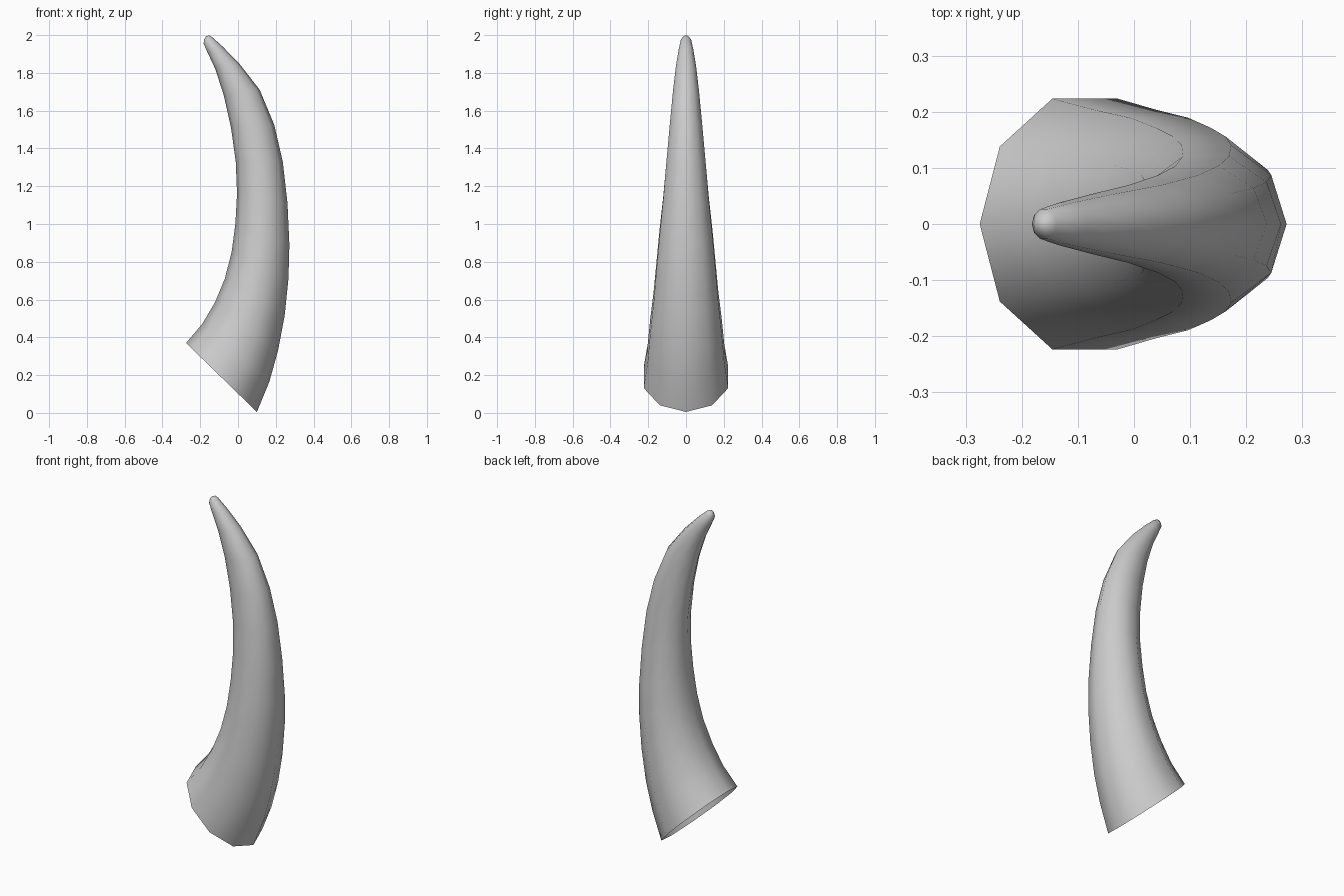
import bpy, bmesh, math

SIDES = 10
# Ring profile: inner x, inner z, outer x, outer z, half depth
rings = [
    (-0.275, 0.370, 0.100, 0.005, 0.235),
    (-0.190, 0.470, 0.166, 0.165, 0.213),
    (-0.122, 0.585, 0.212, 0.330, 0.199),
    (-0.070, 0.710, 0.247, 0.515, 0.180),
    (-0.034, 0.850, 0.267, 0.710, 0.164),
    (-0.014, 1.000, 0.272, 0.890, 0.148),
    (-0.005, 1.160, 0.262, 1.110, 0.127),
    (-0.012, 1.330, 0.237, 1.330, 0.109),
    (-0.037, 1.510, 0.192, 1.525, 0.091),
    (-0.075, 1.680, 0.115, 1.710, 0.073),
    (-0.120, 1.820, 0.008, 1.848, 0.056),
    (-0.160, 1.905, -0.082, 1.940, 0.040),
    (-0.182, 1.955, -0.138, 1.990, 0.028),
    (-0.179, 1.978, -0.153, 1.998, 0.016),
]

# Horn: loft the rings, leaving the root open
bm = bmesh.new()
loops = []
for xi, zi, xo, zo, d in rings:
    loop = []
    for i in range(SIDES):
        a = 2 * math.pi * i / SIDES
        c = math.cos(a) / 2
        loop.append(bm.verts.new(((xi + xo) / 2 + (xo - xi) * c,
                                  d * math.sin(a),
                                  (zi + zo) / 2 + (zo - zi) * c)))
    loops.append(loop)
for lo, hi in zip(loops, loops[1:]):
    for i in range(SIDES):
        j = (i + 1) % SIDES
        bm.faces.new((lo[i], lo[j], hi[j], hi[i]))

# Rounded tip
tip = bm.verts.new((-0.170, 0, 1.994))
for i in range(SIDES):
    bm.faces.new((loops[-1][i], loops[-1][(i + 1) % SIDES], tip))
for f in bm.faces:
    f.smooth = True

mesh = bpy.data.meshes.new("horn")
bm.to_mesh(mesh)
bm.free()
horn = bpy.data.objects.new("horn", mesh)
bpy.context.collection.objects.link(horn)
